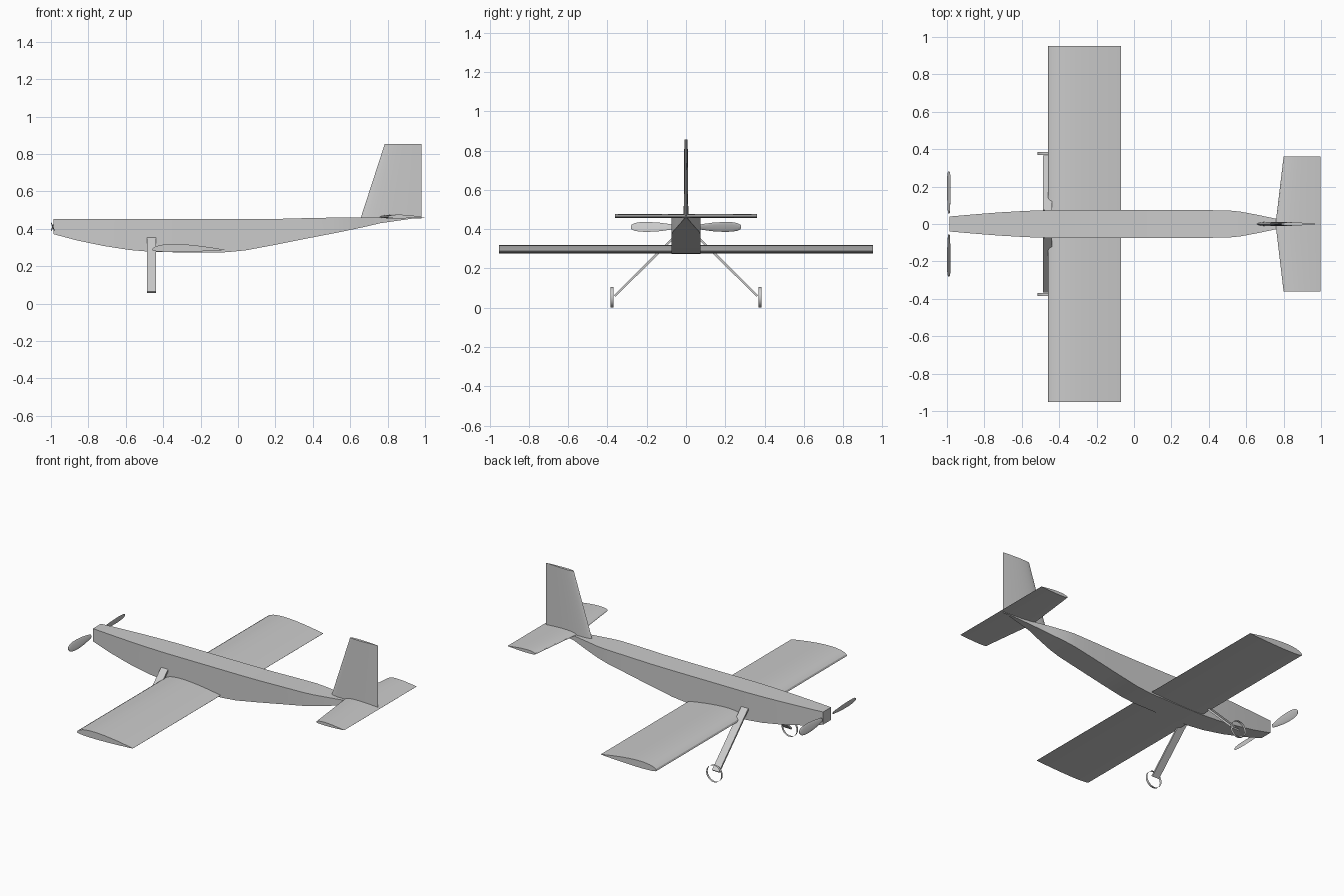
import bpy, bmesh, math
from mathutils import Vector, Matrix

cube = bpy.data.objects.get("Cube")
if cube:
    bpy.data.objects.remove(cube, do_unlink=True)

grey = bpy.data.materials.new("light_grey")
grey.use_nodes = True
grey.diffuse_color = (0.6, 0.6, 0.6, 1)
grey.node_tree.nodes["Principled BSDF"].inputs["Base Color"].default_value = (0.6, 0.6, 0.6, 1)


def finish(name, bm):
    bmesh.ops.recalc_face_normals(bm, faces=bm.faces)
    me = bpy.data.meshes.new(name)
    bm.to_mesh(me)
    bm.free()
    me.materials.append(grey)
    me.shade_smooth()
    me.set_sharp_from_angle(angle=math.radians(30))
    ob = bpy.data.objects.new(name, me)
    bpy.context.collection.objects.link(ob)
    return ob


def loft(name, sections):
    """Skin a list of equal-length point rings and cap both ends."""
    bm = bmesh.new()
    rings = [[bm.verts.new(p) for p in s] for s in sections]
    n = len(rings[0])
    for a, b in zip(rings, rings[1:]):
        for i in range(n):
            j = (i + 1) % n
            bm.faces.new((a[i], a[j], b[j], b[i]))
    bm.faces.new(rings[0])
    bm.faces.new(rings[-1])
    return finish(name, bm)


def thickness(t):
    """Aerofoil thickness at chord fraction t, scaled to a peak of about one."""
    return 2 * (1.4845 * math.sqrt(t) - 0.63 * t - 1.758 * t**2 + 1.4215 * t**3 - 0.5075 * t**4)


def aerofoil(x0, x1, height, lower, steps=14):
    """(x, offset) ring; lower is the share of the thickness below the chord."""
    ts = [0.5 - 0.5 * math.cos(math.pi * i / steps) for i in range(steps + 1)]
    up = [(x0 + (x1 - x0) * t, (1 - lower) * height * thickness(t)) for t in ts]
    down = [(x0 + (x1 - x0) * t, -lower * height * thickness(t)) for t in ts[-1:0:-1]]
    return up + down


# Fuselage: x, half width, bottom, top
stations = [
    (-0.987, 0.040, 0.372, 0.452), (-0.86, 0.051, 0.338, 0.452),
    (-0.72, 0.062, 0.309, 0.452), (-0.58, 0.070, 0.287, 0.452),
    (-0.46, 0.074, 0.277, 0.452), (-0.30, 0.074, 0.274, 0.452),
    (-0.06, 0.074, 0.275, 0.452), (0.04, 0.074, 0.285, 0.452),
    (0.20, 0.074, 0.315, 0.453), (0.35, 0.074, 0.345, 0.457),
    (0.50, 0.073, 0.374, 0.460), (0.57, 0.066, 0.388, 0.460),
    (0.67, 0.047, 0.409, 0.461), (0.76, 0.028, 0.430, 0.461),
    (0.97, 0.003, 0.460, 0.464),
]
loft("fuselage", [[(x, -w, lo), (x, w, lo), (x, w, hi), (x, -w, hi)]
                  for x, w, lo, hi in stations])

# Main wing, flat underneath and thicker on top
wing_ring = aerofoil(-0.46, -0.07, 0.043, 0.25)
loft("main_wing", [[(x, y, 0.287 + z) for x, z in wing_ring] for y in (-0.952, 0.952)])

# Tailplane with swept leading edge
loft("tailplane", [[(x, y, 0.462 + z) for x, z in aerofoil(lead, 0.996, 0.02, 0.3)]
                   for y, lead in ((-0.362, 0.80), (0, 0.757), (0.362, 0.80))])

# Tail fin
loft("tail_fin", [[(x, y, z) for x, y in aerofoil(lead, 0.98, thick, 0.5)]
                  for z, lead, thick in ((0.455, 0.655, 0.024), (0.855, 0.785, 0.017))])

# Propeller blades: pitched paddles, one the half-turn of the other
blade = [(0.055, 0.010), (0.09, 0.017), (0.14, 0.024), (0.19, 0.027),
         (0.235, 0.026), (0.262, 0.021), (0.276, 0.013), (0.281, 0.004)]
for side, name in ((1, "left_turn_blade"), (-1, "right_turn_blade")):
    rings = []
    for y, half in blade:
        pitch = math.radians(22)
        ring = []
        for i in range(12):
            a = math.tau * i / 12
            chord, thick = half * math.cos(a), 0.003 * math.sin(a)
            dx = chord * math.sin(pitch) + thick * math.cos(pitch)
            dz = chord * math.cos(pitch) - thick * math.sin(pitch)
            ring.append((-0.99 + dx, side * y, 0.411 + side * dz))
        rings.append(ring)
    loft(name, rings)

# Landing gear: slanted flat legs and thin open wheel rims
for side, name in ((1, "far"), (-1, "near")):
    top, foot = Vector((0, side * 0.07, 0.35)), Vector((0, side * 0.362, 0.06))
    edge = Vector((0, side * 0.004, 0.004))
    loft(name + "_gear_leg", [[(x, p.y + s * edge.y, p.z + s * edge.z)
                               for x, s in ((-0.487, -1), (-0.438, -1), (-0.438, 1), (-0.487, 1))]
                              for p in (top, foot)])
    bm = bmesh.new()
    place = Matrix.Translation((-0.463, side * 0.377, 0.0525)) @ Matrix.Rotation(math.pi / 2, 4, "X")
    bmesh.ops.create_cone(bm, cap_ends=False, segments=32, radius1=0.0525,
                          radius2=0.0525, depth=0.015, matrix=place)
    finish(name + "_wheel_rim", bm)
